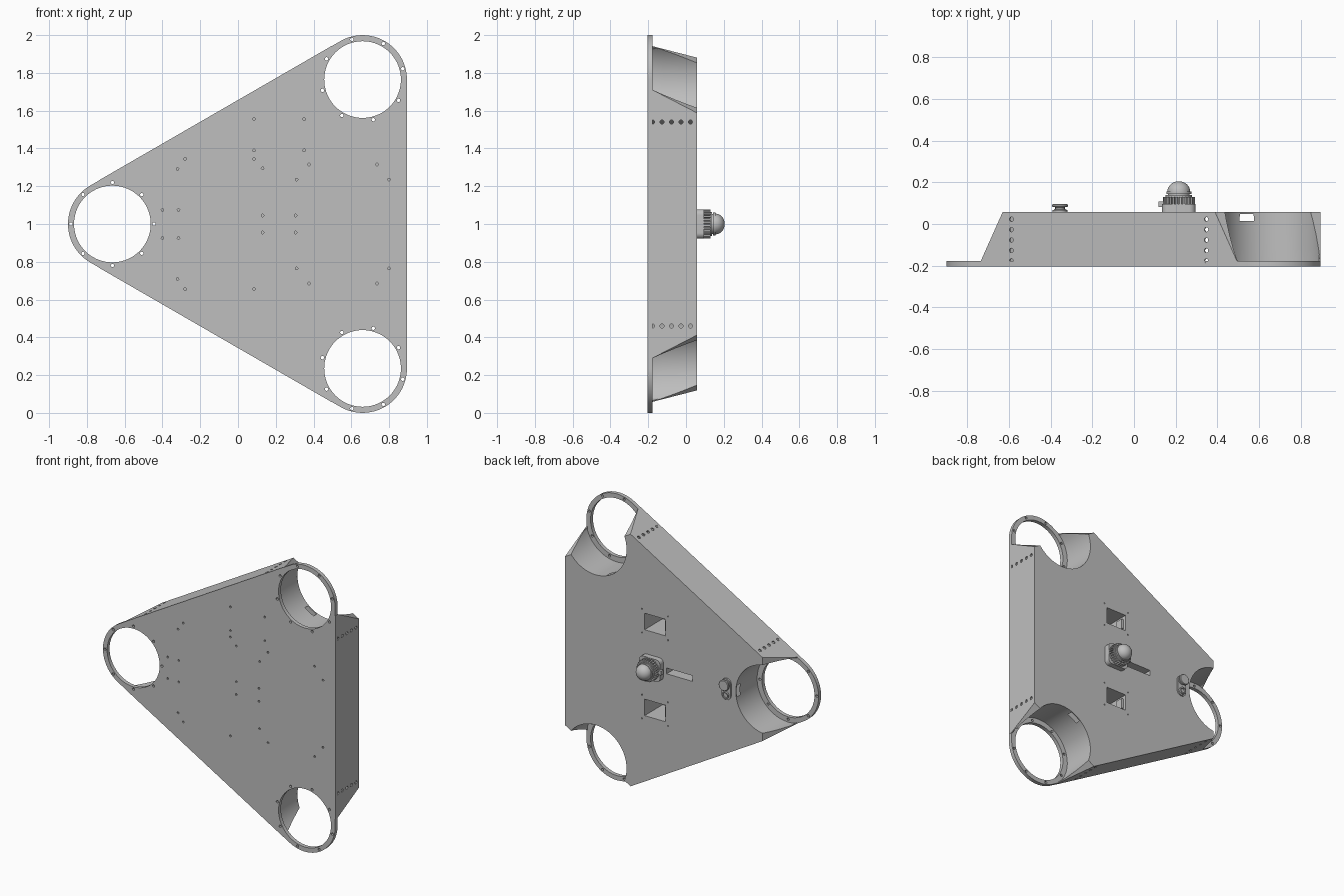
import bpy, bmesh
from math import sin, cos, pi, radians, sqrt, acos
from mathutils import Matrix, Vector

if "Cube" in bpy.data.objects:
    bpy.data.objects.remove(bpy.data.objects["Cube"])

# Overall layout
CX, CZ = 0.218, 1.0          # centroid of the triangle
REACH = 0.883                # centroid to each corner ring
R_OUT, R_HOLE, R_BOLT, R_POCKET = 0.235, 0.203, 0.22, 0.24
FRONT, SEAT, BACK = -0.205, -0.178, 0.057
SKIN = 0.008
CORNERS = [radians(a) for a in (60, 180, 300)]

grey = bpy.data.materials.new("neutral grey")
grey.use_nodes = True
COLOUR = (0.52, 0.52, 0.52, 1)
grey.diffuse_color = COLOUR
grey.node_tree.nodes["Principled BSDF"].inputs["Base Color"].default_value = COLOUR


def finish(ob):
    bpy.ops.object.select_all(action='DESELECT')
    ob.select_set(True)
    bpy.context.view_layer.objects.active = ob
    if ob.type == 'CURVE':
        bpy.ops.object.convert(target='MESH')
        ob = bpy.context.object
    ob.data.materials.clear()
    ob.data.materials.append(grey)
    bpy.ops.object.shade_smooth_by_angle(angle=radians(30))
    return ob


def from_bmesh(name, bm):
    me = bpy.data.meshes.new(name)
    bm.to_mesh(me)
    bm.free()
    ob = bpy.data.objects.new(name, me)
    bpy.context.collection.objects.link(ob)
    return finish(ob)


def sheet(name, loops, thick, matrix):
    """Flat sheet: first loop is the outline, the others are holes."""
    cu = bpy.data.curves.new(name, 'CURVE')
    cu.dimensions, cu.fill_mode, cu.extrude = '2D', 'BOTH', thick / 2
    for loop in loops:
        sp = cu.splines.new('POLY')
        sp.points.add(len(loop) - 1)
        for pt, (a, b) in zip(sp.points, loop):
            pt.co = (a, b, 0, 1)
        sp.use_cyclic_u, sp.use_smooth = True, False
    ob = bpy.data.objects.new(name, cu)
    ob.matrix_world = matrix
    bpy.context.collection.objects.link(ob)
    return finish(ob)


def upright(y0, y1):
    return Matrix.Translation((0, (y0 + y1) / 2, 0)) @ Matrix.Rotation(pi / 2, 4, 'X')


def plate(name, loops, y0, y1):
    return sheet(name, loops, y1 - y0, upright(y0, y1))


def arc(x, z, r, a0, a1, n):
    return [(x + r * cos(a0 + (a1 - a0) * i / n), z + r * sin(a0 + (a1 - a0) * i / n))
            for i in range(n + 1)]


def circle(x, z, r, n=12):
    return arc(x, z, r, 0, 2 * pi, n)[:-1]


def rect(x, z, w, h):
    return [(x + i * w / 2, z + j * h / 2) for i, j in ((-1, -1), (1, -1), (1, 1), (-1, 1))]


def rounded(x, z, w, h, r):
    pts = []
    for k, (i, j) in enumerate(((1, 1), (-1, 1), (-1, -1), (1, -1))):
        pts += arc(x + i * (w / 2 - r), z + j * (h / 2 - r), r, k * pi / 2, (k + 1) * pi / 2, 8)
    return pts


def lathe(name, x, z, profile):
    bm = bmesh.new()
    vs = [bm.verts.new((x + r, y, z)) for r, y in profile]
    es = [bm.edges.new(p) for p in zip(vs, vs[1:])]
    bmesh.ops.spin(bm, geom=vs + es, cent=(x, 0, z), axis=(0, 1, 0), angle=2 * pi, steps=32)
    bmesh.ops.remove_doubles(bm, verts=bm.verts, dist=1e-5)
    bmesh.ops.recalc_face_normals(bm, faces=bm.faces)
    return from_bmesh(name, bm)


def box(name, centre, size, open_back=False):
    bm = bmesh.new()
    bmesh.ops.create_cube(bm, size=1, matrix=Matrix.Translation(centre) @ Matrix.Diagonal((*size, 1)))
    if open_back:
        bmesh.ops.delete(bm, geom=[f for f in bm.faces if f.normal.y > 0.5], context='FACES')
        bmesh.ops.reverse_faces(bm, faces=bm.faces)
    return from_bmesh(name, bm)


def corner(a, u, p):
    """Point near a corner: u outward from the ring centre, p sideways."""
    return (CX + cos(a) * (REACH + u) - sin(a) * p, CZ + sin(a) * (REACH + u) + cos(a) * p)


def cut(y):
    """Outward offset of the sloped corner cut at depth y."""
    return 0.07 - 0.105 * (y - SEAT) / (BACK - SEAT)


def wall_side(u):
    return R_OUT * sqrt(3) / 2 + (R_OUT / 2 - u) / sqrt(3)


# Front plate with ring openings, bolt holes and mounting holes
outline, holes = [], []
for a in CORNERS:
    x, z = corner(a, 0, 0)
    outline += arc(x, z, R_OUT, a - pi / 3, a + pi / 3, 32)
    holes.append(circle(x, z, R_HOLE, 72))
    holes += [circle(*p, 0.009) for p in circle(0, 0, 1, 8) for p in
              [(x + R_BOLT * (p[0] * cos(a) - p[1] * sin(a)), z + R_BOLT * (p[0] * sin(a) + p[1] * cos(a)))]]
paired = [(.375, .315), (.31, .235), (.8, .235), (.735, .315), (-.28, .345), (-.32, .292),
          (-.4, .075), (-.315, .075), (.13, .045), (.305, .045), (.085, .345)]
single = [(.085, .555), (.35, .555), (.085, .39), (.35, .39), (.13, .295)]
for x, z in paired + [(x, -z) for x, z in paired] + single:
    holes.append(circle(x, CZ + z, 0.007, 10))
plate("front_plate", [outline] + holes, FRONT, SEAT)

# Back cover with round corner notches and openings
PORT_X, PORT_DZ, PORT_W, PORT_H = 0.2, 0.3, 0.16, 0.115
cover = []
u = cut(BACK)
half = pi - acos(u / R_POCKET)
for a in CORNERS:
    cover.append(corner(a, u, -wall_side(u)))
    cover += [corner(a, x, z) for x, z in arc(0, 0, R_POCKET, pi + half, pi - half, 40)]
    cover.append(corner(a, u, wall_side(u)))
openings = [rect(0.01, CZ, 0.2, 0.04)]
for s in (-1, 1):
    z = CZ + s * PORT_DZ
    openings.append(rect(PORT_X, z, PORT_W, PORT_H))
    openings += [circle(px, pz, 0.005, 8) for px, pz in rect(PORT_X, z, PORT_W + 0.04, PORT_H + 0.05)]
plate("back_cover", [cover] + openings, BACK - SKIN, BACK)

# Side walls with rows of rivet holes
for i in range(3):
    b = i * 2 * pi / 3
    n, t = Vector((cos(b), 0, sin(b))), Vector((-sin(b), 0, cos(b)))
    half_len = REACH * sqrt(3) / 2
    ends = [half_len - (R_OUT / 2 - cut(y)) * 2 / sqrt(3) for y in (SEAT, BACK)]
    trapezoid = [(-ends[0], FRONT), (ends[0], FRONT), (ends[0], SEAT), (ends[1], BACK),
                 (-ends[1], BACK), (-ends[0], SEAT)]
    rivets = [circle(s * 0.54, 0.023 - 0.05 * k, 0.011) for s in (-1, 1) for k in range(5)]
    m = Matrix((t, Vector((0, 1, 0)), t.cross(Vector((0, 1, 0))))).transposed().to_4x4()
    m.translation = Vector((CX, 0, CZ)) + n * (REACH / 2 + R_OUT + 0.001 - SKIN / 2)
    sheet(f"side_wall_{i + 1}", [trapezoid] + rivets, SKIN, m)

# Curved pocket behind each ring, with sloped end facets and a cable slot
levels = [SEAT, -0.12, -0.05, 0.015, 0.05, BACK]
COLS = 54
for i, a in enumerate(CORNERS):
    bm = bmesh.new()
    rows, cuts = [], []
    for y in levels:
        u = cut(y)
        half = pi - acos(u / R_POCKET)
        pts = arc(0, 0, R_POCKET, pi - half, pi + half, COLS)
        w = wall_side(u)
        rows.append([(corner(a, *p), p[1]) for p in [(u, w)] + pts + [(u, -w)]])
    grid = [[bm.verts.new((p[0], y, p[1])) for p, _ in row] for row, y in zip(rows, levels)]
    for j in range(len(levels) - 1):
        for k in range(COLS + 2):
            side = (rows[j][k][1] + rows[j][k + 1][1]) / 2
            if j == 3 and abs(side) < 0.045 and 0 < k < COLS + 1:
                continue
            bm.faces.new((grid[j][k], grid[j][k + 1], grid[j + 1][k + 1], grid[j + 1][k]))
    bm.normal_update()
    out = Vector((cos(a), 0, sin(a)))
    mid = [f for f in bm.faces if f.normal.length > 0.5]
    if sum(f.normal.dot(out) for f in mid) < 0:
        bmesh.ops.reverse_faces(bm, faces=bm.faces)
    from_bmesh(f"corner_pocket_{i + 1}", bm)

# Recessed ports and the narrow centre slot
for name, s in (("upper", 1), ("lower", -1)):
    z = CZ + s * PORT_DZ
    box(name + "_port_recess", (PORT_X, BACK - 0.1, z), (PORT_W, 0.198, PORT_H), True)
    box(name + "_port_socket", (PORT_X - PORT_W / 2 + 0.008, BACK - 0.05, z), (0.016, 0.06, 0.07))
box("centre_slot_recess", (0.01, BACK - 0.05, CZ), (0.2, 0.098, 0.04), True)

# Domed beacon on a ribbed base
BX = 0.215
plate("beacon_base", [rounded(BX, CZ, 0.16, 0.155, 0.03)], BACK, 0.095)
ribs = []
for k in range(28):
    for da, r in ((0, 0.068), (0.25, 0.068), (0.3, 0.077), (0.8, 0.077)):
        t = (k + da) * 2 * pi / 28
        ribs.append((BX + r * cos(t), CZ + r * sin(t)))
plate("beacon_ribs", [ribs], 0.09, 0.13)
dome = [(0.055 * cos(k * pi / 16), 0.155 + 0.05 * sin(k * pi / 16)) for k in range(9)]
lathe("beacon_dome", BX, CZ, [(0.064, 0.125), (0.064, 0.138), (0.052, 0.138), (0.052, 0.144),
                              (0.06, 0.144), (0.06, 0.155)] + dome)
box("beacon_plug", (0.13, 0.095, CZ), (0.025, 0.025, 0.03))

# Twin connector beside the left pocket
KX = -0.355
plate("connector_plate", [rounded(KX, CZ, 0.07, 0.15, 0.034)], BACK, 0.066)
lathe("connector_cap", KX, CZ + 0.035, [(0.03, 0.06), (0.03, 0.07), (0.022, 0.072), (0.022, 0.08),
                                        (0.038, 0.083), (0.038, 0.092), (0.034, 0.095), (0, 0.095)])
lathe("connector_socket", KX, CZ - 0.04, [(0.025, 0.06), (0.025, 0.078), (0.017, 0.078),
                                          (0.017, 0.068), (0, 0.068)])
